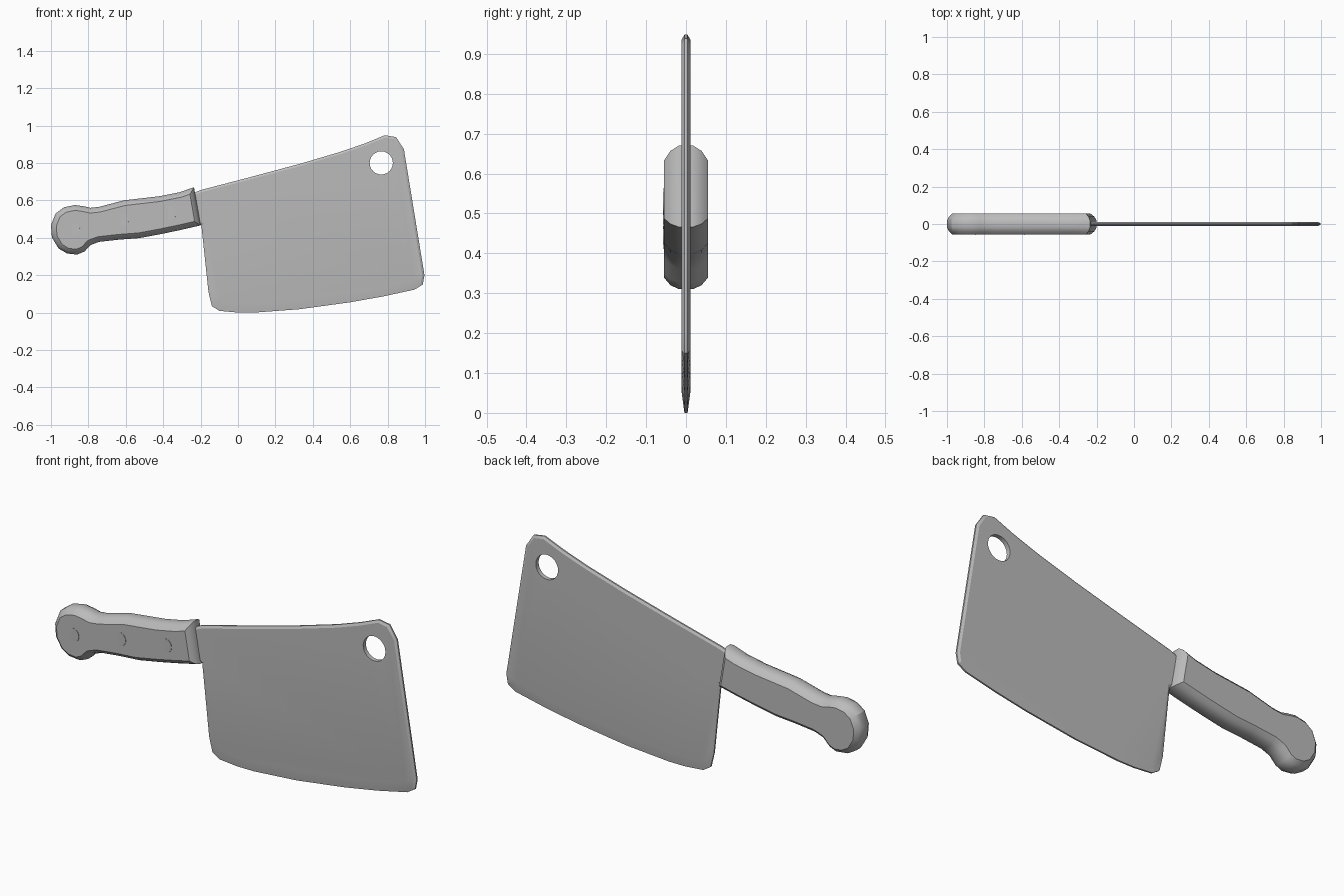
import bpy, bmesh, math
from mathutils import Vector

cube = bpy.data.objects.get("Cube")
if cube:
    bpy.data.objects.remove(cube)

steel = bpy.data.materials.new("grey_steel")
steel.use_nodes = True
GREY = (0.5, 0.5, 0.5, 1)
steel.diffuse_color = GREY
steel.node_tree.nodes["Principled BSDF"].inputs["Base Color"].default_value = GREY


def inset(outline, amount):
    """Move each point of a clockwise outline inward along its corner bisector."""
    result = []
    for i, p in enumerate(outline):
        a = (p - outline[i - 1]).normalized()
        b = (outline[(i + 1) % len(outline)] - p).normalized()
        n = Vector((a.y + b.y, -a.x - b.x)).normalized()
        result.append(p + n * amount / max(0.6, n.dot(Vector((a.y, -a.x)))))
    return result


def loft(name, rings):
    """Skin a stack of (outline, y) rings and cap both ends."""
    bm = bmesh.new()
    loops = [[bm.verts.new((p.x, y, p.y)) for p in ring] for ring, y in rings]
    n = len(loops[0])
    for low, high in zip(loops, loops[1:]):
        for i in range(n):
            j = (i + 1) % n
            bm.faces.new((low[i], low[j], high[j], high[i]))
    bm.faces.new(loops[0])
    bm.faces.new(loops[-1][::-1])
    bmesh.ops.recalc_face_normals(bm, faces=bm.faces)
    mesh = bpy.data.meshes.new(name)
    bm.to_mesh(mesh)
    bm.free()
    obj = bpy.data.objects.new(name, mesh)
    bpy.context.collection.objects.link(obj)
    mesh.materials.append(steel)
    return obj


def smooth(obj, angle):
    bpy.ops.object.select_all(action='DESELECT')
    obj.select_set(True)
    bpy.context.view_layer.objects.active = obj
    bpy.ops.object.shade_smooth_by_angle(angle=math.radians(angle))


# Blade with thin bevelled rim and ground cutting edge
blade_outline = [Vector(p) for p in (
    (-0.26, 0.63), (-0.2, 0.655), (0.05, 0.72), (0.33, 0.795), (0.55, 0.86),
    (0.68, 0.905), (0.785, 0.948), (0.845, 0.938), (0.887, 0.874),
    (0.997, 0.2), (0.988, 0.15), (0.945, 0.123), (0.78, 0.087), (0.6, 0.055),
    (0.33, 0.018), (0.09, 0), (0, 0), (-0.1, 0.009), (-0.14, 0.035),
    (-0.158, 0.11), (-0.196, 0.467), (-0.26, 0.5))]
blade_face = inset(blade_outline, 0.012)
for outer, inner in zip(blade_outline, blade_face):
    if outer.y < 0.13:
        inner.y += 0.04
blade = loft("blade", [(blade_face, -0.011), (blade_outline, -0.004),
                       (blade_outline, 0.004), (blade_face, 0.011)])

# Hanging hole
bpy.ops.mesh.primitive_cylinder_add(vertices=24, radius=0.062, depth=0.2,
                                    location=(0.766, 0, 0.8),
                                    rotation=(math.pi / 2, 0, 0))
cutter = bpy.context.object
cutter.name = "hole_cutter"
cutter.hide_render = True
cutter.data.materials.append(steel)
cut = blade.modifiers.new("hanging_hole", 'BOOLEAN')
cut.object = cutter
cut.solver = 'EXACT'
bpy.context.view_layer.objects.active = blade
bpy.ops.object.modifier_apply(modifier=cut.name)
bpy.data.objects.remove(cutter)
smooth(blade, 25)

# Handle with rounded edges and a bulbous butt
handle_outline = [Vector(p) for p in (
    (-0.235, 0.67), (-0.314, 0.643), (-0.42, 0.622), (-0.61, 0.6),
    (-0.743, 0.565), (-0.79, 0.56), (-0.823, 0.568), (-0.871, 0.575),
    (-0.93, 0.563), (-0.975, 0.53), (-1, 0.467), (-0.995, 0.402),
    (-0.96, 0.343), (-0.914, 0.316), (-0.86, 0.31), (-0.82, 0.327),
    (-0.786, 0.362), (-0.743, 0.378), (-0.635, 0.39), (-0.528, 0.398),
    (-0.42, 0.418), (-0.314, 0.44), (-0.2, 0.466))][::-1]
bevel = [(0.028, 0.055), (0.01, 0.039), (0, 0.018)]
sections = [(d, -y) for d, y in bevel] + [(d, y) for d, y in bevel[::-1]]
handle = loft("handle", [(inset(handle_outline, d), y) for d, y in sections])
smooth(handle, 28)

# Low rivets on the front of the handle, slightly tilted
for i, (x, z) in enumerate(((-0.88, 0.445), (-0.62, 0.495), (-0.365, 0.53))):
    bpy.ops.mesh.primitive_cylinder_add(vertices=20, radius=0.035, depth=0.008,
                                        location=(x, -0.0515, z),
                                        rotation=(math.pi / 2, 0, -0.06))
    rivet = bpy.context.object
    rivet.name = f"rivet_{i + 1}"
    rivet.data.materials.append(steel)
    smooth(rivet, 30)
